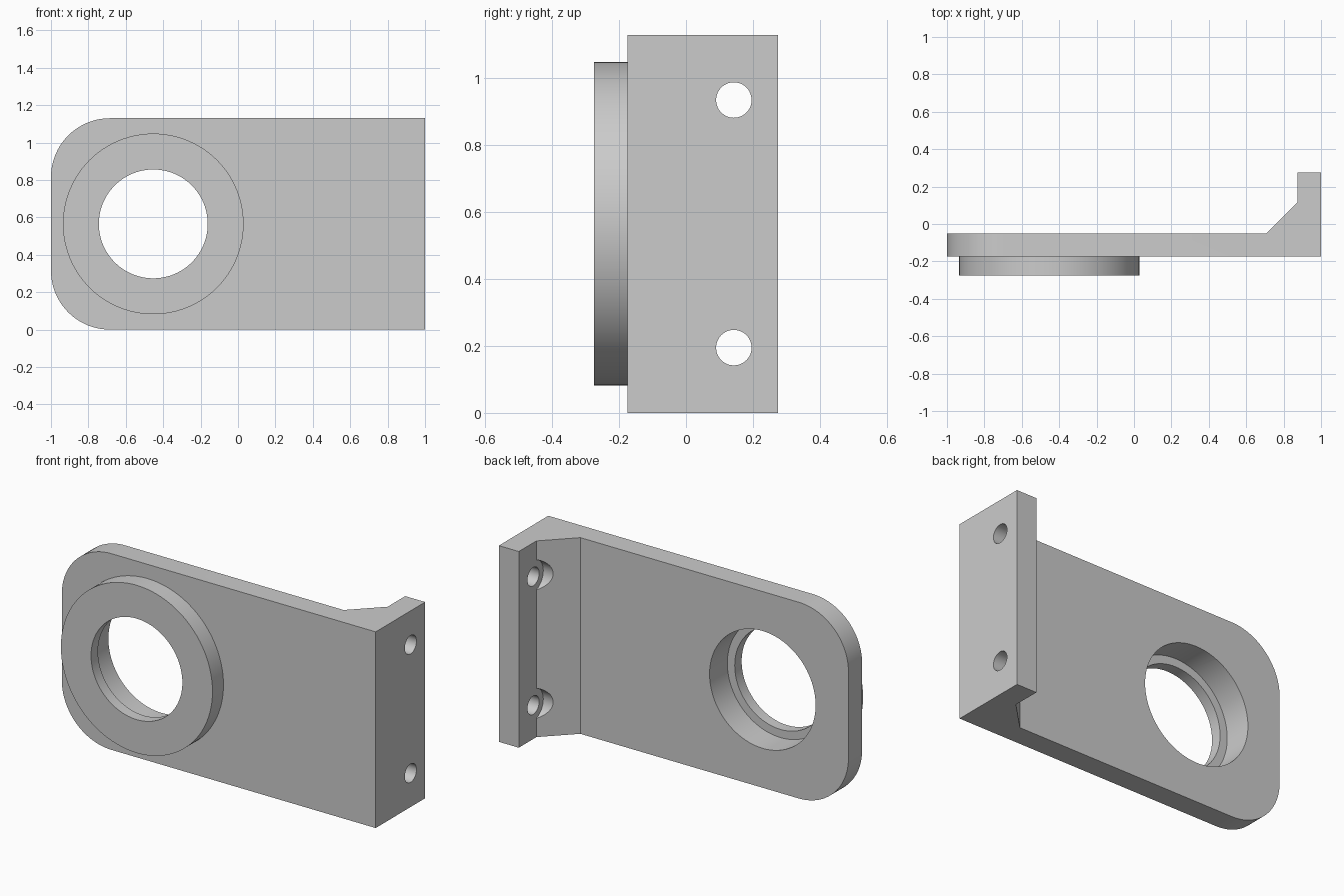
import bpy, bmesh, math
from mathutils import Vector

if "Cube" in bpy.data.objects:
    bpy.data.objects.remove(bpy.data.objects["Cube"])

H = 1.13                      # bracket height
FRONT, BACK = -0.175, -0.05   # plate faces
RIM, TAIL = -0.275, 0.275     # ring front, flange end
FLANGE_X = 0.873              # inner flange face
BORE_X, BORE_Z = -0.453, H / 2
HOLE_Y = 0.143

grey = bpy.data.materials.new("light_grey")
grey.diffuse_color = (0.6, 0.6, 0.6, 1)
grey.use_nodes = True
grey.node_tree.nodes["Principled BSDF"].inputs["Base Color"].default_value = grey.diffuse_color


def add_object(name, bm):
    bmesh.ops.recalc_face_normals(bm, faces=bm.faces)
    mesh = bpy.data.meshes.new(name)
    bm.to_mesh(mesh)
    bm.free()
    mesh.materials.append(grey)
    obj = bpy.data.objects.new(name, mesh)
    bpy.context.collection.objects.link(obj)
    return obj


def cylinder(name, axis, start, end, a, b, radius, n=96):
    """Cylinder along x (a=y, b=z) or along y (a=x, b=z)."""
    bm = bmesh.new()
    rings = []
    for d in (start, end):
        ring = []
        for i in range(n):
            t = 2 * math.pi * i / n
            u, w = a + radius * math.cos(t), b + radius * math.sin(t)
            ring.append(bm.verts.new((d, u, w) if axis == "x" else (u, d, w)))
        rings.append(ring)
        bm.faces.new(ring)
    for i in range(n):
        j = (i + 1) % n
        bm.faces.new((rings[0][i], rings[0][j], rings[1][j], rings[1][i]))
    return add_object(name, bm)


def boolean(target, tool, operation):
    mod = target.modifiers.new("boolean", "BOOLEAN")
    mod.operation, mod.solver, mod.object = operation, "EXACT", tool
    bpy.context.view_layer.objects.active = target
    bpy.ops.object.modifier_apply(modifier=mod.name)
    bpy.data.objects.remove(tool, do_unlink=True)


# Plate, gusset and flange as one extruded profile
profile = [(-1, FRONT), (1, FRONT), (1, TAIL), (FLANGE_X, TAIL),
           (FLANGE_X, 0.115), (0.708, BACK), (-1, BACK)]
bm = bmesh.new()
base = bm.faces.new([bm.verts.new((x, y, 0)) for x, y in profile])
ext = bmesh.ops.extrude_face_region(bm, geom=[base])
bmesh.ops.translate(bm, vec=Vector((0, 0, H)),
                    verts=[v for v in ext["geom"] if isinstance(v, bmesh.types.BMVert)])

# Rounded corners at the left end
corners = [e for e in bm.edges
           if all(v.co.x < -0.99 for v in e.verts)
           and abs(e.verts[0].co.z - e.verts[1].co.z) < 0.01]
bmesh.ops.bevel(bm, geom=corners, offset=0.315, offset_type="OFFSET",
                segments=20, profile=0.5, affect="EDGES")
bracket = add_object("bracket", bm)

# Raised ring on the front
boolean(bracket, cylinder("ring", "y", RIM, -0.11, BORE_X, BORE_Z, 0.483), "UNION")

# Through bore and the wider seat behind its front lip
boolean(bracket, cylinder("bore", "y", -0.4, 0.1, BORE_X, BORE_Z, 0.291), "DIFFERENCE")
boolean(bracket, cylinder("seat", "y", -0.212, 0.1, BORE_X, BORE_Z, 0.338), "DIFFERENCE")

# Screw holes in the flange, with pockets for the heads in the gusset
for z in (0.195, H - 0.195):
    boolean(bracket, cylinder("pocket", "x", 0.5, FLANGE_X, HOLE_Y, z, 0.091, 48), "DIFFERENCE")
    boolean(bracket, cylinder("hole", "x", 0.5, 1.2, HOLE_Y, z, 0.053, 48), "DIFFERENCE")

# Smooth round walls, sharp edges
bpy.ops.object.select_all(action="DESELECT")
bracket.select_set(True)
bpy.context.view_layer.objects.active = bracket
bpy.ops.object.shade_smooth_by_angle(angle=math.radians(30))
